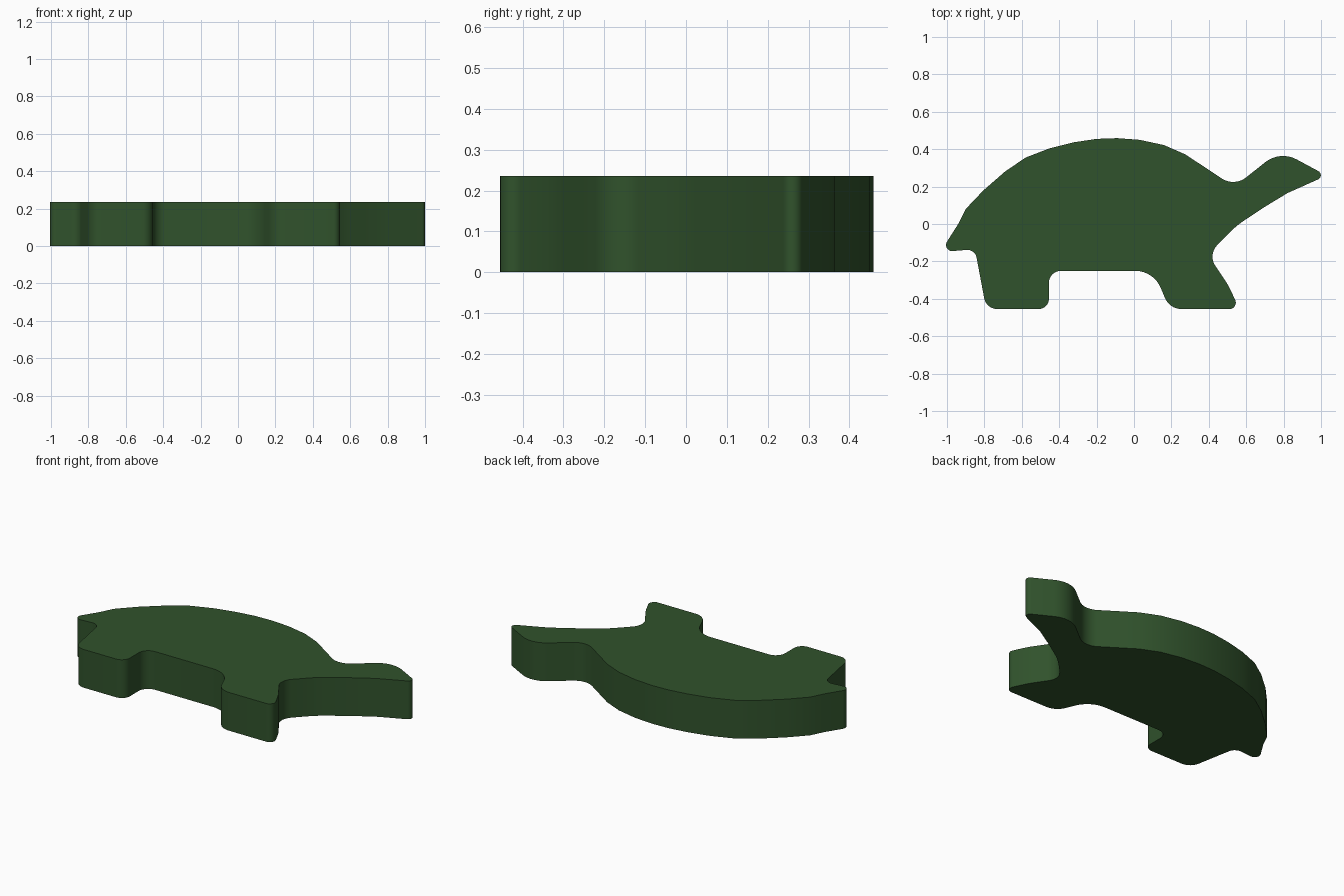
import bpy, bmesh, math
from mathutils import Vector

if "Cube" in bpy.data.objects:
    bpy.data.objects.remove(bpy.data.objects["Cube"])

HEIGHT = 0.235

# Outline corners: x, y, trim distance of the rounded corner (0 = plain point)
OUTLINE = [
    # shell dome, tail to neck
    (-0.94, 0.0, 0), (-0.90, 0.08, 0), (-0.805, 0.18, 0), (-0.69, 0.28, 0),
    (-0.58, 0.355, 0), (-0.45, 0.405, 0), (-0.32, 0.437, 0), (-0.2, 0.455, 0),
    (-0.09, 0.459, 0), (0.03, 0.45, 0), (0.16, 0.422, 0), (0.275, 0.372, 0),
    # neck dip, head, nose
    (0.536, 0.199, 0.08), (0.781, 0.393, 0.10), (1.03, 0.259, 0.05),
    # throat and chest
    (0.82, 0.165, 0), (0.70, 0.092, 0), (0.545, -0.01, 0.06), (0.395, -0.165, 0.07),
    # front leg
    (0.50, -0.32, 0.03), (0.565, -0.455, 0.055), (0.19, -0.455, 0.065),
    (0.105, -0.25, 0.10),
    # rear leg
    (-0.455, -0.25, 0.065), (-0.455, -0.455, 0.055), (-0.79, -0.455, 0.06),
    (-0.85, -0.135, 0.045), (-1.035, -0.15, 0.065),
]


def rounded(points, steps=8):
    """Closed outline with circular arcs (rational quadratic) at the corners."""
    out = []
    n = len(points)
    for i, (x, y, d) in enumerate(points):
        p = Vector((x, y))
        if d == 0:
            out.append(p)
            continue
        u = (Vector(points[i - 1][:2]) - p).normalized()
        v = (Vector(points[(i + 1) % n][:2]) - p).normalized()
        w = math.sin(u.angle(v) / 2)
        for k in range(steps + 1):
            t = k / steps
            a, b, c = (1 - t) ** 2, 2 * t * (1 - t) * w, t * t
            out.append((a * (p + u * d) + b * p + c * (p + v * d)) / (a + b + c))
    return out


# Extruded turtle silhouette
bm = bmesh.new()
face = bm.faces.new([bm.verts.new((p.x, p.y, 0)) for p in rounded(OUTLINE)])
top = bmesh.ops.extrude_face_region(bm, geom=[face])["geom"]
bmesh.ops.translate(bm, vec=(0, 0, HEIGHT),
                    verts=[g for g in top if isinstance(g, bmesh.types.BMVert)])
bmesh.ops.recalc_face_normals(bm, faces=bm.faces)
mesh = bpy.data.meshes.new("turtle_body")
bm.to_mesh(mesh)
bm.free()
body = bpy.data.objects.new("turtle_body", mesh)
bpy.context.collection.objects.link(body)

# Dark green material
green = bpy.data.materials.new("dark_green")
green.diffuse_color = (0.03, 0.085, 0.025, 1)
green.use_nodes = True
green.node_tree.nodes["Principled BSDF"].inputs["Base Color"].default_value = green.diffuse_color
mesh.materials.append(green)

# Smooth sides, sharp rims
bpy.context.view_layer.objects.active = body
body.select_set(True)
bpy.ops.object.shade_smooth_by_angle(angle=math.radians(35))
